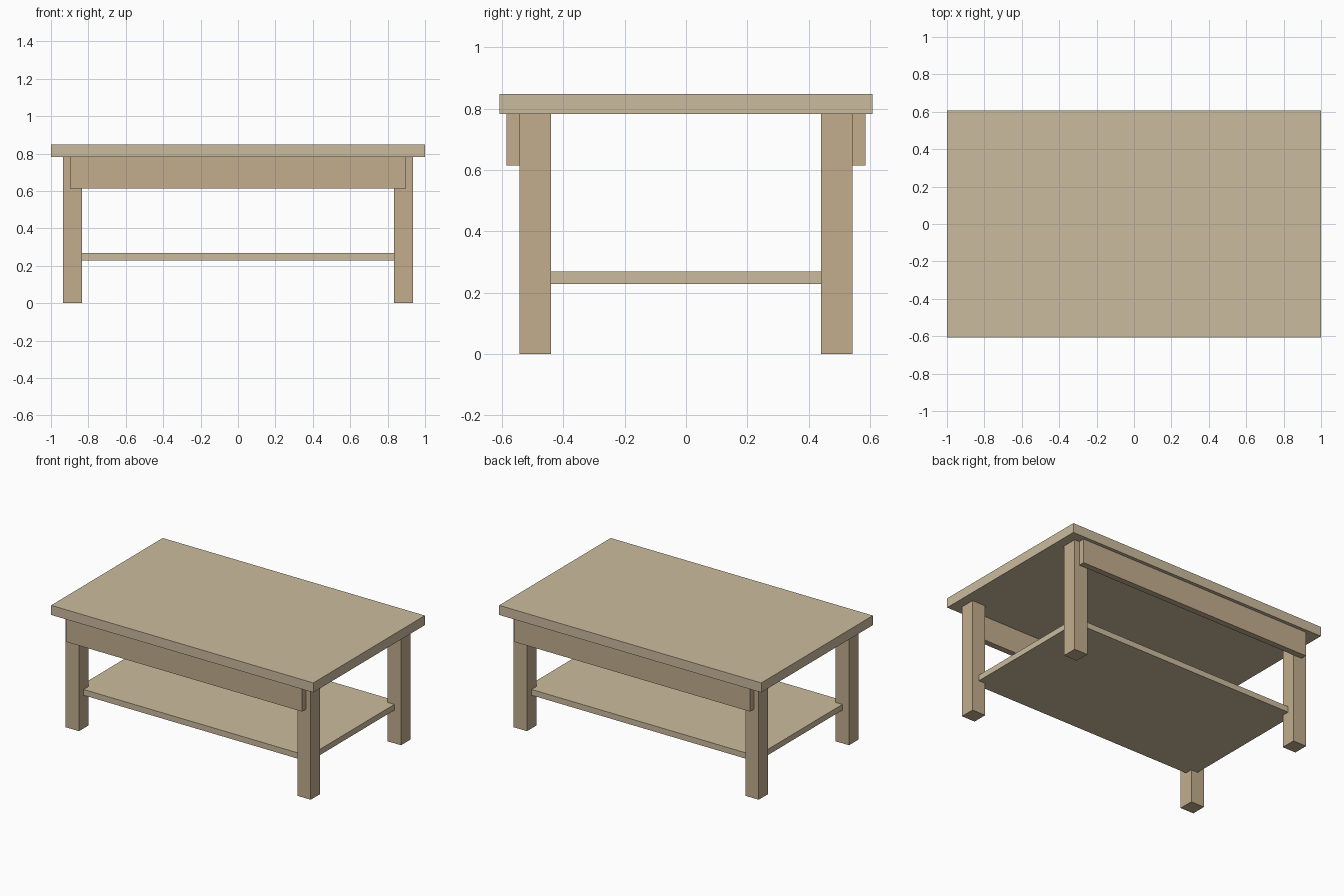
import bpy

if "Cube" in bpy.data.objects:
    bpy.data.objects.remove(bpy.data.objects["Cube"])

WOOD_LIGHT = (0.60, 0.50, 0.34, 1)
WOOD_DARK = (0.54, 0.42, 0.27, 1)


def material(name, colour):
    m = bpy.data.materials.new(name)
    m.diffuse_color = colour
    m.use_nodes = True
    m.node_tree.nodes["Principled BSDF"].inputs["Base Color"].default_value = m.diffuse_color
    return m


light = material("light_wood", WOOD_LIGHT)
dark = material("dark_wood", WOOD_DARK)


def box(name, size, centre, mat):
    bpy.ops.mesh.primitive_cube_add(size=1, location=centre)
    ob = bpy.context.object
    ob.name = name
    ob.scale = size
    bpy.ops.object.transform_apply(location=False, rotation=False, scale=True)
    ob.data.materials.append(mat)
    return ob


LEG_X, LEG_Y, LEG_W = 0.884, 0.492, 0.102
TOP_Z, UNDER_Z = 0.848, 0.782

# Table top
box("table_top", (2, 1.216, TOP_Z - UNDER_Z), (0, 0, (TOP_Z + UNDER_Z) / 2), light)

# Lower shelf, its corners let into the legs
box("shelf", (2 * LEG_X, 2 * LEG_Y, 0.04), (0, 0, 0.248), light)

# Legs and the long aprons on the front and back
for side, y in (("front", -1), ("back", 1)):
    for end, x in (("left", -1), ("right", 1)):
        box(f"{side}_{end}_leg", (LEG_W, LEG_W, UNDER_Z),
            (x * LEG_X, y * LEG_Y, UNDER_Z / 2), dark)
    box(f"{side}_apron", (1.796, 0.042, 0.168), (0, y * 0.564, 0.698), dark)
